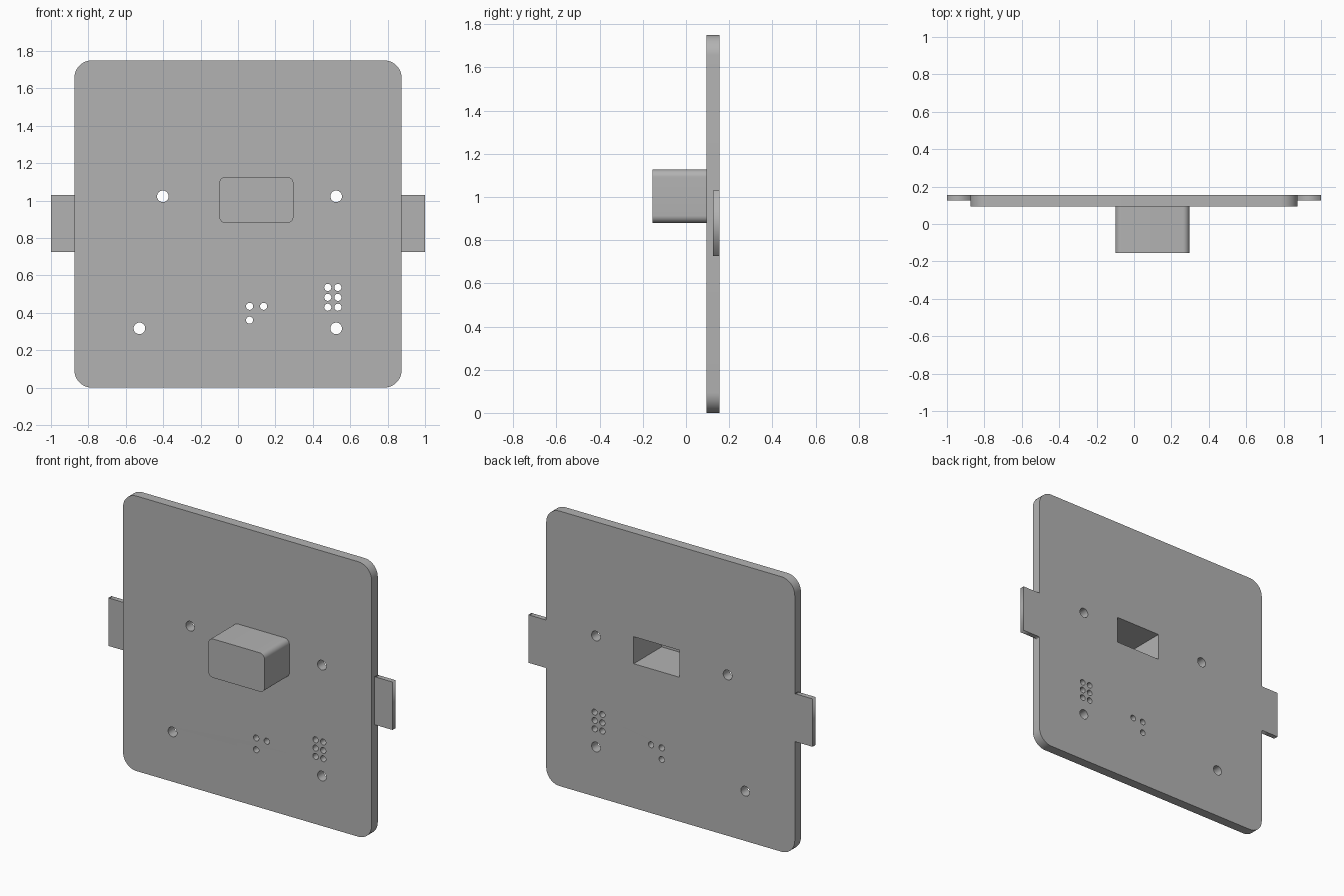
import bpy, bmesh, math

old = bpy.data.objects.get("Cube")
if old:
    bpy.data.objects.remove(old, do_unlink=True)

GREY = (0.45, 0.45, 0.45, 1)
grey = bpy.data.materials.new("plain grey")
grey.use_nodes = True
grey.diffuse_color = GREY
grey.node_tree.nodes["Principled BSDF"].inputs["Base Color"].default_value = GREY


def circle(x, z, r, n=32):
    return [(x + r * math.cos(math.tau * i / n), z + r * math.sin(math.tau * i / n)) for i in range(n)]


def rect(x0, x1, z0, z1, r=0, n=10):
    """Rectangle outline, with rounded corners when r > 0."""
    if not r:
        return [(x0, z0), (x1, z0), (x1, z1), (x0, z1)]
    corners = [(x1 - r, z1 - r), (x0 + r, z1 - r), (x0 + r, z0 + r), (x1 - r, z0 + r)]
    return [(cx + r * math.cos(math.pi / 2 * (k + i / n)), cz + r * math.sin(math.pi / 2 * (k + i / n)))
            for k, (cx, cz) in enumerate(corners) for i in range(n + 1)]


def slab(name, outlines, y0, y1):
    """Extrude a front outline (with holes) from y0 to y1."""
    curve = bpy.data.curves.new(name, "CURVE")
    curve.dimensions = "2D"
    curve.fill_mode = "BOTH"
    curve.extrude = (y1 - y0) / 2
    for pts in outlines:
        s = curve.splines.new("POLY")
        s.points.add(len(pts) - 1)
        for p, (x, z) in zip(s.points, pts):
            p.co = (x, z, 0, 1)
        s.use_cyclic_u = True
    tmp = bpy.data.objects.new(name + " outline", curve)
    bpy.context.collection.objects.link(tmp)
    dg = bpy.context.evaluated_depsgraph_get()
    mesh = bpy.data.meshes.new_from_object(tmp.evaluated_get(dg))
    bpy.data.objects.remove(tmp, do_unlink=True)
    bm = bmesh.new()
    bm.from_mesh(mesh)
    for v in bm.verts:
        x, z, d = v.co
        v.co = (x, (y0 + y1) / 2 - d, z)
    bmesh.ops.remove_doubles(bm, verts=bm.verts, dist=1e-5)
    bmesh.ops.recalc_face_normals(bm, faces=bm.faces)
    bm.to_mesh(mesh)
    bm.free()
    mesh.materials.clear()
    mesh.materials.append(grey)
    ob = bpy.data.objects.new(name, mesh)
    bpy.context.collection.objects.link(ob)
    return ob


def smooth(ob):
    bpy.ops.object.select_all(action="DESELECT")
    ob.select_set(True)
    bpy.context.view_layer.objects.active = ob
    bpy.ops.object.shade_smooth_by_angle(angle=math.radians(30))


BACK, FACE, FRONT = 0.156, 0.094, -0.156
pocket = rect(-0.062, 0.259, 0.918, 1.09)

# Panel with screw holes, pin holes and the pocket opening
holes = [circle(x, z, 0.031) for x, z in
         [(-0.402, 1.023), (0.525, 1.023), (-0.527, 0.317), (0.525, 0.317)]]
holes += [circle(x, z, 0.019, 24) for x, z in [(0.062, 0.435), (0.137, 0.435), (0.062, 0.361)]]
holes += [circle(x, z, 0.019, 24) for x in (0.48, 0.534) for z in (0.43, 0.483, 0.536)]
panel = slab("panel", [rect(-0.875, 0.875, 0, 1.75, 0.094), pocket] + holes, FACE, BACK)
smooth(panel)

# Hollow housing on the front, open at the back
housing = slab("housing", [rect(-0.1, 0.296, 0.88, 1.127, 0.034)], FRONT, FACE)
cutter = slab("pocket cutter", [pocket], -0.125, 0.2)
cutter.hide_render = True
mod = housing.modifiers.new("pocket", "BOOLEAN")
mod.operation = "DIFFERENCE"
mod.solver = "EXACT"
mod.object = cutter
bpy.context.view_layer.objects.active = housing
bpy.ops.object.modifier_apply(modifier=mod.name)
bpy.data.objects.remove(cutter, do_unlink=True)
smooth(housing)

# Side tabs, flush with the back
for name, side in (("left_tab", 1), ("right_tab", -1)):
    slab(name, [rect(*sorted((side * 0.875, side)), 0.726, 1.031)], 0.125, BACK)
